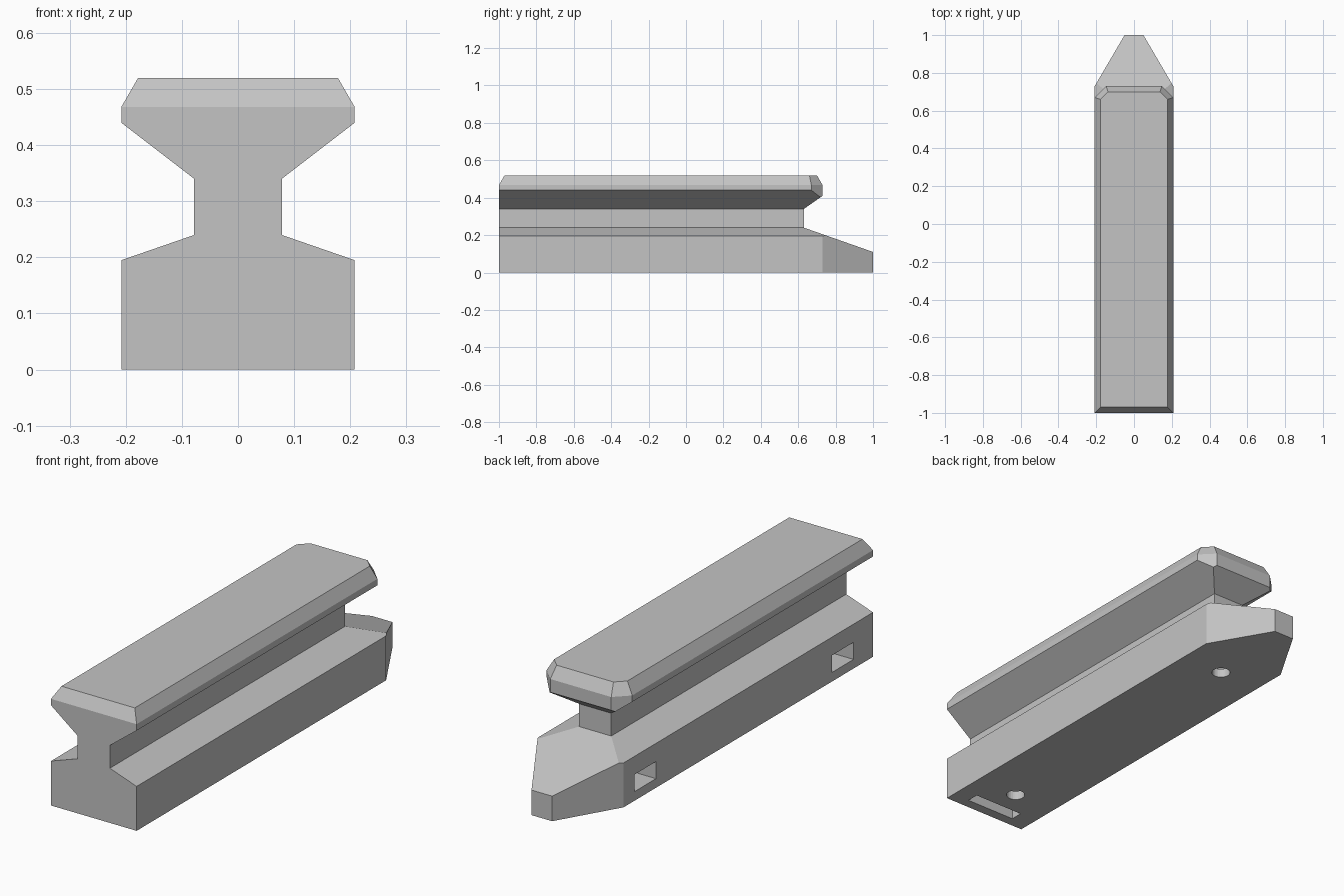
import bpy
import bmesh
from mathutils import Vector

if "Cube" in bpy.data.objects:
    bpy.data.objects.remove(bpy.data.objects["Cube"], do_unlink=True)

GREY = (0.55, 0.55, 0.55, 1.0)
mat = bpy.data.materials.new("plain grey")
mat.use_nodes = True
mat.diffuse_color = GREY
mat.node_tree.nodes["Principled BSDF"].inputs["Base Color"].default_value = GREY


def finish(bm, name):
    bmesh.ops.recalc_face_normals(bm, faces=bm.faces[:])
    mesh = bpy.data.meshes.new(name)
    bm.to_mesh(mesh)
    bm.free()
    mesh.materials.append(mat)
    obj = bpy.data.objects.new(name, mesh)
    bpy.context.scene.collection.objects.link(obj)
    return obj


def prism(half_profile, y0, y1):
    """Extrude a half profile, mirrored in x, along y."""
    bm = bmesh.new()
    outline = half_profile + [(-x, z) for x, z in reversed(half_profile)]
    face = bm.faces.new([bm.verts.new((x, y0, z)) for x, z in outline])
    ext = bmesh.ops.extrude_face_region(bm, geom=[face], use_keep_orig=True)
    moved = [v for v in ext["geom"] if isinstance(v, bmesh.types.BMVert)]
    bmesh.ops.translate(bm, verts=moved, vec=(0, y1 - y0, 0))
    bmesh.ops.recalc_face_normals(bm, faces=bm.faces[:])
    return bm


def trim(bm, point, normal):
    """Slice off everything on the normal side of a plane and cap it."""
    bmesh.ops.bisect_plane(bm, geom=bm.verts[:] + bm.edges[:] + bm.faces[:],
                           dist=0.0001, plane_co=point,
                           plane_no=Vector(normal).normalized(), clear_outer=True)
    rim = [e for e in bm.edges if e.is_boundary]
    if rim:
        bmesh.ops.edgeloop_fill(bm, edges=rim)


def carve(target, cutter):
    cutter.hide_render = True
    mod = target.modifiers.new("carve", "BOOLEAN")
    mod.operation = "DIFFERENCE"
    mod.solver = "EXACT"
    mod.object = cutter
    bpy.context.view_layer.objects.active = target
    bpy.ops.object.modifier_apply(modifier=mod.name)
    bpy.data.objects.remove(cutter, do_unlink=True)


def box_cutter(x0, x1, y0, y1, z0, z1):
    bm = bmesh.new()
    bmesh.ops.create_cube(bm, size=1)
    bmesh.ops.scale(bm, verts=bm.verts[:], vec=(x1 - x0, y1 - y0, z1 - z0))
    bmesh.ops.translate(bm, verts=bm.verts[:],
                        vec=((x0 + x1) / 2, (y0 + y1) / 2, (z0 + z1) / 2))
    return finish(bm, "slot_cutter")


# Base: ridged block with a sloping, pointed back end
bm = prism([(0.208, 0), (0.208, 0.195), (0.078, 0.24)], -1, 1)
trim(bm, (0, 0.63, 0.24), (0, 0.13, 0.37))
for side in (-1, 1):
    trim(bm, (side * 0.208, 0.73, 0), (side * 0.27, 0.158, 0))
base = finish(bm, "rail_base")

# Nut pockets from the right side, each with a screw hole from below
for y in (-0.79, 0.58):
    carve(base, box_cutter(-0.3, 0.08, y - 0.075, y + 0.075, 0.04, 0.115))
    bm = bmesh.new()
    bmesh.ops.create_cone(bm, cap_ends=True, segments=32, radius1=0.039,
                          radius2=0.039, depth=0.2)
    bmesh.ops.translate(bm, verts=bm.verts[:], vec=(0, y, 0.08))
    carve(base, finish(bm, "screw_hole_cutter"))

# Cross slot in the underside near the front
carve(base, box_cutter(-0.12, 0.125, -0.955, -0.9, -0.05, 0.08))

# Neck
finish(prism([(0.078, 0.24), (0.078, 0.34)], -1, 0.63), "rail_neck")

# Head: flared top bar with bevelled ends and corners
bm = prism([(0.078, 0.34), (0.208, 0.44), (0.208, 0.468), (0.178, 0.52)], -1, 0.73)
trim(bm, (0, -1, 0.468), (0, -0.052, 0.03))
trim(bm, (0, 0.73, 0.468), (0, 0.052, 0.03))
trim(bm, (0, 0.63, 0.34), (0, 0.07, -0.1))
for side in (-1, 1):
    trim(bm, (side * 0.208, 0.67, 0.468), (side, 1, 0))
    trim(bm, (side * 0.208, 0.67, 0.468), (side * 0.052, 0.052, 0.04))
finish(bm, "rail_head")
